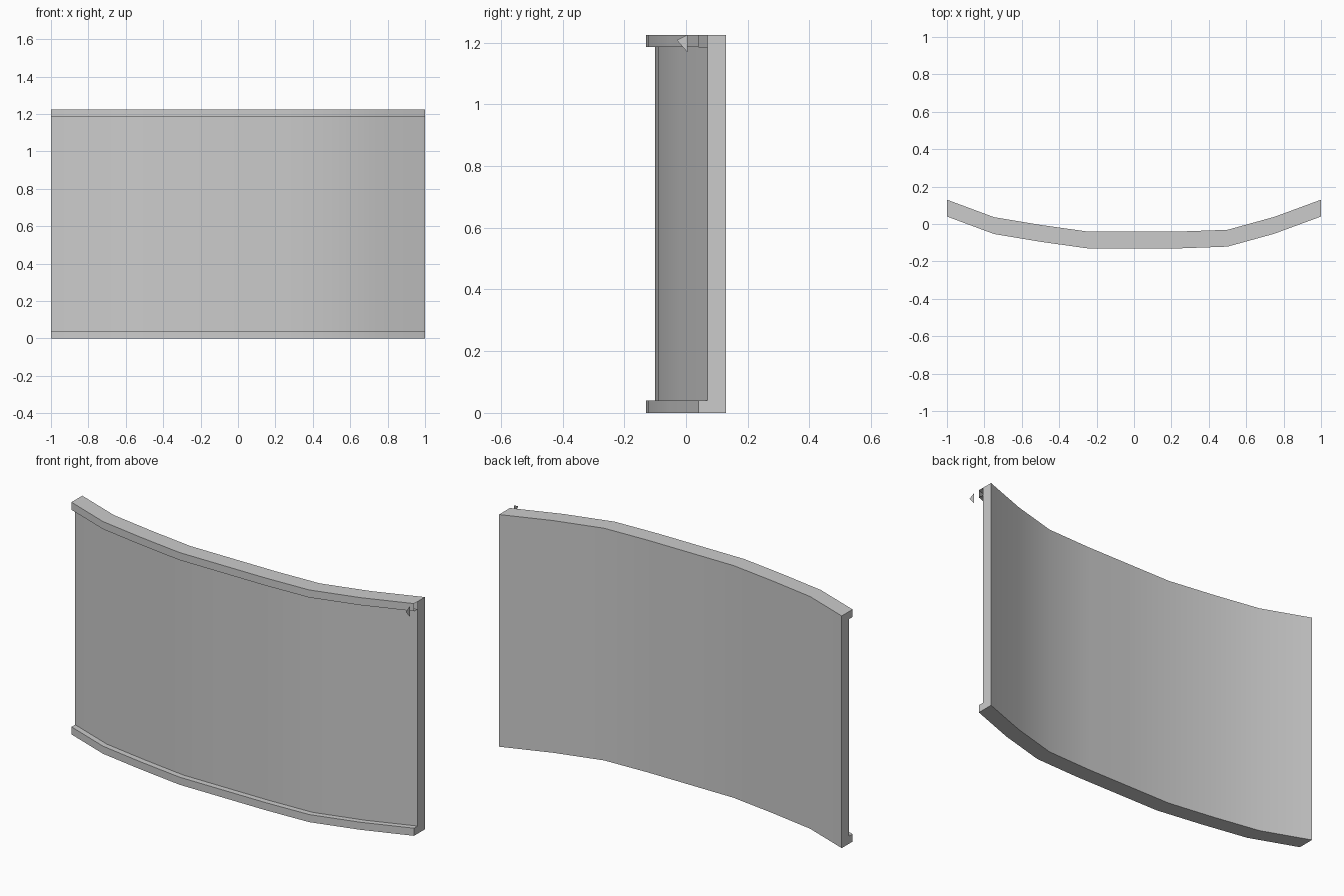
import bpy, bmesh, math

if "Cube" in bpy.data.objects:
    bpy.data.objects.remove(bpy.data.objects["Cube"])

H, RAIL = 1.225, 0.04          # total height, rail height
DEPTH, THICK = 0.09, 0.06      # rail depth, panel thickness

# back edge of the curved panel, seen from above
path = [(-1, 0.13), (-0.75, 0.037), (-0.5, -0.005), (-0.25, -0.04), (0, -0.04),
        (0.25, -0.04), (0.5, -0.031), (0.75, 0.038), (1, 0.13)]

# C-shaped cross-section: (offset towards the front, height)
section = [(0, 0), (THICK, 0), (DEPTH, 0), (DEPTH, RAIL), (THICK, RAIL),
           (THICK, H - RAIL), (DEPTH, H - RAIL), (DEPTH, H), (THICK, H), (0, H)]


def finish(bm, name):
    mesh = bpy.data.meshes.new(name)
    bm.to_mesh(mesh)
    bm.free()
    obj = bpy.data.objects.new(name, mesh)
    bpy.context.collection.objects.link(obj)
    return obj


# curved panel with its two rails, swept along the path
bm = bmesh.new()
rings = [[bm.verts.new((x, y - d, z)) for d, z in section] for x, y in path]
n = len(section)
for a, b in zip(rings, rings[1:]):
    for i in range(n):
        j = (i + 1) % n
        bm.faces.new((a[i], b[i], b[j], a[j]))

# end caps; the right end of the top rail is open
panel_cap, low_cap, top_cap = (0, 1, 4, 5, 8, 9), (1, 2, 3, 4), (5, 6, 7, 8)
for ring, caps in ((rings[0], (panel_cap, low_cap, top_cap)),
                   (rings[-1], (panel_cap, low_cap))):
    for cap in caps:
        bm.faces.new([ring[i] for i in cap])
bmesh.ops.recalc_face_normals(bm, faces=bm.faces)
panel = finish(bm, "curved_panel")

bpy.context.view_layer.objects.active = panel
panel.select_set(True)
bpy.ops.object.shade_smooth_by_angle(angle=math.radians(30))

# small loose triangular tab at the right end of the top rail
bm = bmesh.new()
bm.faces.new([bm.verts.new(p) for p in
              ((1, -0.03, 1.208), (1, 0.005, 1.168), (1, 0.005, 1.225))])
finish(bm, "end_tab")
